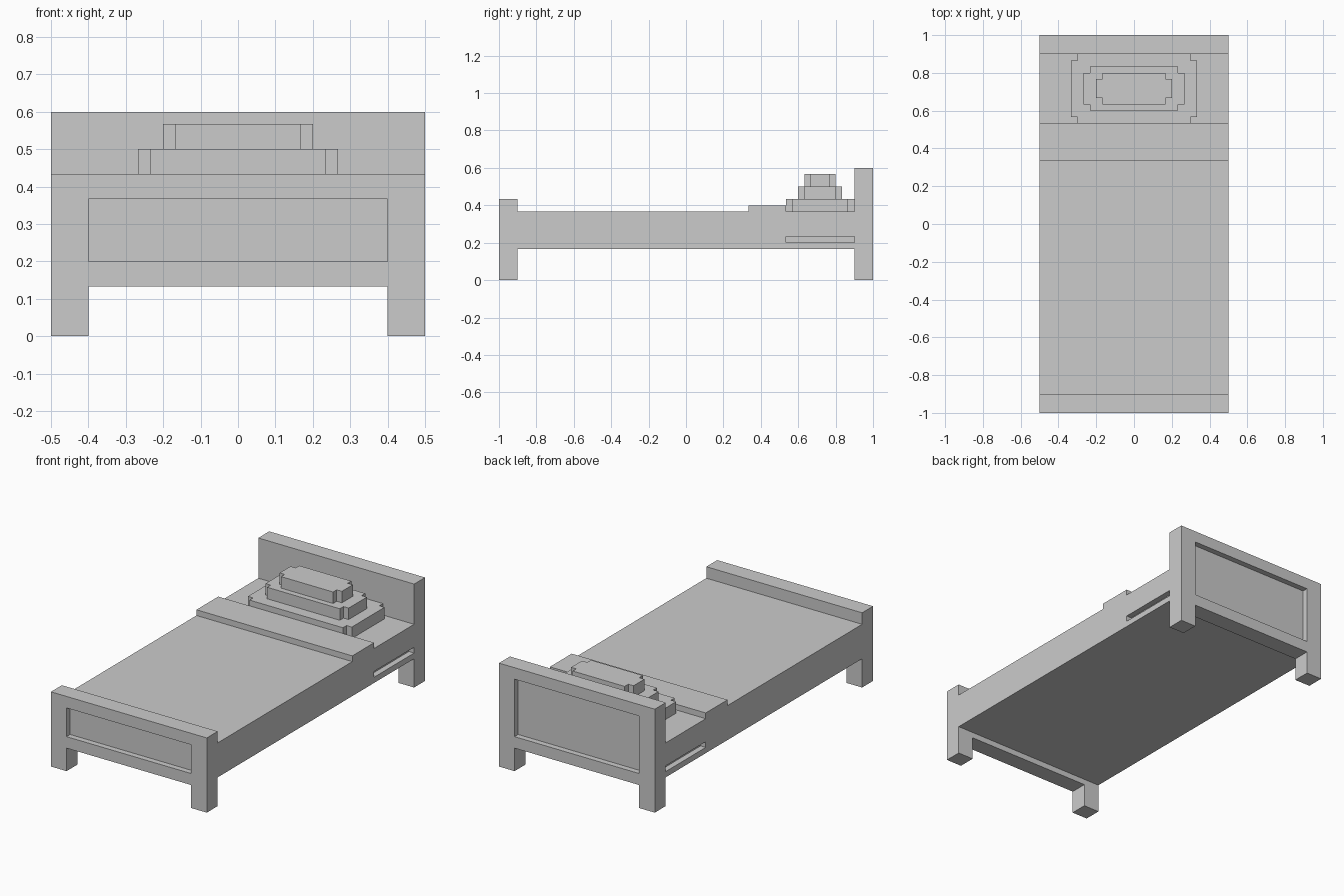
import bpy, bmesh
from mathutils import Vector

if "Cube" in bpy.data.objects:
    bpy.data.objects.remove(bpy.data.objects["Cube"])

U = 1 / 30  # the model sits on a grid of 30 steps per unit


def prism(name, profile, axis, start, end):
    """Extrude a 2D profile along an axis; profile uses the other two axes in order."""
    bm = bmesh.new()
    verts = []
    for p in profile:
        co = list(p)
        co.insert(axis, start)
        verts.append(bm.verts.new(Vector(co) * U))
    face = bm.faces.new(verts)
    out = bmesh.ops.extrude_face_region(bm, geom=[face])
    shift = Vector((0, 0, 0))
    shift[axis] = (end - start) * U
    bmesh.ops.translate(bm, vec=shift,
                        verts=[g for g in out["geom"] if isinstance(g, bmesh.types.BMVert)])
    bmesh.ops.recalc_face_normals(bm, faces=bm.faces)
    mesh = bpy.data.meshes.new(name)
    bm.to_mesh(mesh)
    bm.free()
    obj = bpy.data.objects.new(name, mesh)
    bpy.context.collection.objects.link(obj)
    return obj


def cut_box(obj, x, y, z):
    """Subtract a box given by (min, max) ranges."""
    rect = [(x[0], y[0]), (x[1], y[0]), (x[1], y[1]), (x[0], y[1])]
    cutter = prism("cutter", rect, 2, *z)
    cutter.hide_render = True
    mod = obj.modifiers.new("recess", 'BOOLEAN')
    mod.operation = 'DIFFERENCE'
    mod.solver = 'EXACT'
    mod.object = cutter
    bpy.context.view_layer.objects.active = obj
    bpy.ops.object.modifier_apply(modifier=mod.name)
    bpy.data.objects.remove(cutter)


def board(name, height, side, panel_top):
    """End board with two legs and a recessed panel on its outer face."""
    outline = [(-15, 0), (-12, 0), (-12, 4), (12, 4), (12, 0), (15, 0),
               (15, height), (-15, height)]
    obj = prism(name, outline, 1, *sorted((27 * side, 30 * side)))
    cut_box(obj, (-12, 12), sorted((29 * side, 32 * side)), (6, panel_top))


# End boards
board("headboard", 18, 1, 16)
board("footboard", 13, -1, 11)

# Mattress with the folded-back blanket edge, seen from the side
mattress = prism("mattress", [(-27, 5), (27, 5), (27, 11), (16, 11), (16, 12),
                              (10, 12), (10, 11), (-27, 11)], 0, -15, 15)

# Narrow slots in both sides near the headboard
for s in (-1, 1):
    cut_box(mattress, sorted((14 * s, 17 * s)), (16, 28), (6, 7))

# Stepped pillow: layers with notched corners (half width, y range, bottom)
for name, w, y0, y1, z in (("pillow_bottom", 10, 16, 27, 11),
                           ("pillow_middle", 8, 18, 25, 13),
                           ("pillow_top", 6, 19, 24, 15)):
    n = w - 1
    # bottom layer has 2-step notches along y, matching upper layers at 1 step
    prism(name, [(-n, y0), (n, y0), (n, y0 + 1), (w, y0 + 1), (w, y1 - 1), (n, y1 - 1),
                 (n, y1), (-n, y1), (-n, y1 - 1), (-w, y1 - 1), (-w, y0 + 1), (-n, y0 + 1)],
          2, z, z + 2)
